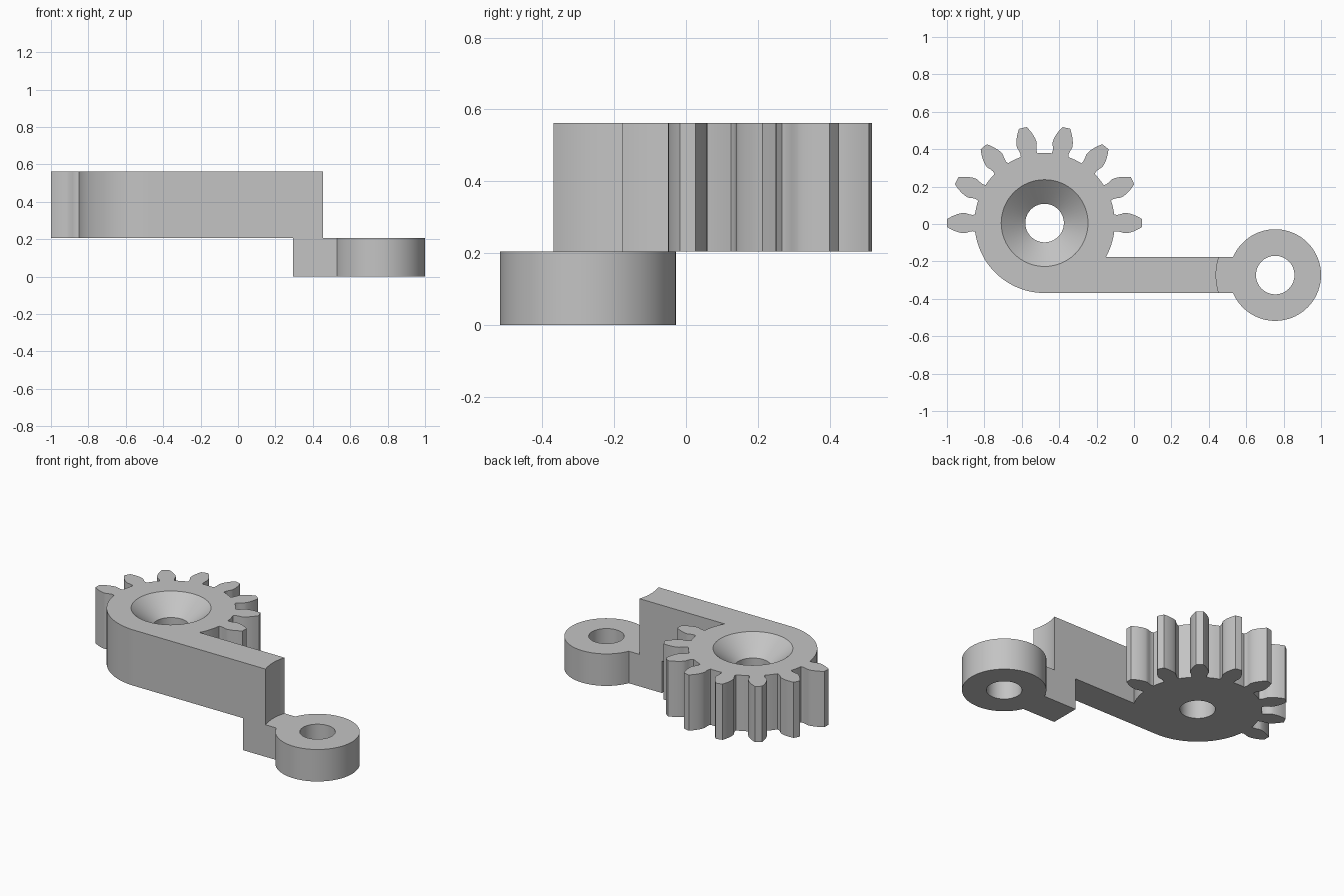
import bpy
import bmesh
from math import sin, cos, tan, acos, asin, sqrt, pi, radians

cube = bpy.data.objects.get("Cube")
if cube:
    bpy.data.objects.remove(cube, do_unlink=True)

# Main dimensions
GEAR_X, GEAR_Y, HUB_X, ARM_Y = -0.478, 0.005, 0.755, -0.273
ARM_HALF = 0.096
STEP_Z, TOP_Z = 0.205, 0.562
ROOT_R, TIP_R, TEETH = 0.375, 0.522, 14
PITCH_R = TIP_R * TEETH / (TEETH + 2)
BASE_R = PITCH_R * cos(radians(20))
HUB_R, CLEAR_R, BORE_R, SINK_R, SINK_DEPTH = 0.245, 0.316, 0.103, 0.232, 0.11

grey = bpy.data.materials.new("plain_grey")
grey.use_nodes = True
grey.diffuse_color = (0.55, 0.55, 0.55, 1)
grey.node_tree.nodes["Principled BSDF"].inputs["Base Color"].default_value = (0.55, 0.55, 0.55, 1)


def arc(cx, cy, r, a0, a1, n):
    """Points along a circular arc, both ends included."""
    return [(cx + r * cos(a0 + (a1 - a0) * i / n),
             cy + r * sin(a0 + (a1 - a0) * i / n)) for i in range(n + 1)]


def make_object(name, bm):
    bmesh.ops.recalc_face_normals(bm, faces=bm.faces)
    mesh = bpy.data.meshes.new(name)
    bm.to_mesh(mesh)
    bm.free()
    mesh.materials.append(grey)
    obj = bpy.data.objects.new(name, mesh)
    bpy.context.collection.objects.link(obj)
    return obj


def extrude_outline(name, points, z0, z1):
    bm = bmesh.new()
    face = bm.faces.new([bm.verts.new((x, y, z0)) for x, y in points])
    new = bmesh.ops.extrude_face_region(bm, geom=[face])["geom"]
    bmesh.ops.translate(bm, vec=(0, 0, z1 - z0),
                        verts=[v for v in new if isinstance(v, bmesh.types.BMVert)])
    return make_object(name, bm)


def cut_bore(obj, x, y, profile, n=64):
    """Cut a turned hole given as (radius, z) pairs from bottom to top."""
    bm = bmesh.new()
    rings = [[bm.verts.new((px, py, z)) for px, py in arc(x, y, r, 0, 2 * pi, n)[:-1]]
             for r, z in profile]
    for low, high in zip(rings, rings[1:]):
        for i in range(n):
            j = (i + 1) % n
            bm.faces.new((low[i], low[j], high[j], high[i]))
    bm.faces.new(rings[0][::-1])
    bm.faces.new(rings[-1])
    cutter = make_object(obj.name + "_cutter", bm)
    cutter.hide_render = True
    mod = obj.modifiers.new("bore", "BOOLEAN")
    mod.operation, mod.solver, mod.object = "DIFFERENCE", "EXACT", cutter
    bpy.context.view_layer.objects.active = obj
    bpy.ops.object.modifier_apply(modifier=mod.name)
    bpy.data.objects.remove(cutter, do_unlink=True)


def smooth(obj):
    bpy.ops.object.select_all(action="DESELECT")
    obj.select_set(True)
    bpy.context.view_layer.objects.active = obj
    bpy.ops.object.shade_smooth_by_angle(angle=radians(25))


def tooth_flank():
    """Half tooth as (radius, half angle), undercut root then involute to the tip."""
    base_angle = pi / (2 * TEETH) + tan(radians(20)) - radians(20)
    flank = [(ROOT_R, 0.122), (0.39, 0.112), (0.41, 0.117)]
    for i in range(8):
        r = BASE_R + (TIP_R - BASE_R) * i / 7
        a = acos(BASE_R / r)
        flank.append((r, base_angle - (tan(a) - a)))
    return flank


# Sector gear with its crank arm, one outline
flank = tooth_flank()
polar = [(r, -h) for r, h in flank] + [(TIP_R, 0)] + [(r, h) for r, h in reversed(flank)]
start = asin((ARM_Y + ARM_HALF - GEAR_Y) / ROOT_R)
half_root = flank[0][1]
end = asin(ARM_HALF / CLEAR_R)

outline = arc(HUB_X, ARM_Y, CLEAR_R, pi + end, pi - end, 12)
outline += arc(GEAR_X, GEAR_Y, ROOT_R, start, -half_root, 8)[:-1]
for k in range(8):
    centre = 2 * pi * k / TEETH
    outline += [(GEAR_X + r * cos(centre + a), GEAR_Y + r * sin(centre + a)) for r, a in polar]
    if k < 7:
        gap = arc(GEAR_X, GEAR_Y, ROOT_R, centre + half_root,
                  centre + 2 * pi / TEETH - half_root, 4)
        outline += gap[1:-1]
lower_r = GEAR_Y - (ARM_Y - ARM_HALF)
outline += arc(GEAR_X, GEAR_Y, lower_r, pi + half_root, 1.5 * pi, 24)[1:]

gear = extrude_outline("sector_gear_and_arm", outline, STEP_Z, TOP_Z)
cut_bore(gear, GEAR_X, GEAR_Y, [
    (BORE_R, STEP_Z - 0.1), (BORE_R, TOP_Z - SINK_DEPTH),
    (SINK_R, TOP_Z), (SINK_R, TOP_Z + 0.1)])
smooth(gear)

# Lower pivot ring with the block that carries it under the arm
join = pi - asin(ARM_HALF / HUB_R)
keyhole = [(0.295, ARM_Y + ARM_HALF), (0.295, ARM_Y - ARM_HALF)]
keyhole += arc(HUB_X, ARM_Y, HUB_R, -join, join, 64)
hub = extrude_outline("pivot_ring_and_block", keyhole, 0, STEP_Z)
cut_bore(hub, HUB_X, ARM_Y, [(BORE_R, -0.1), (BORE_R, STEP_Z + 0.1)])
smooth(hub)
